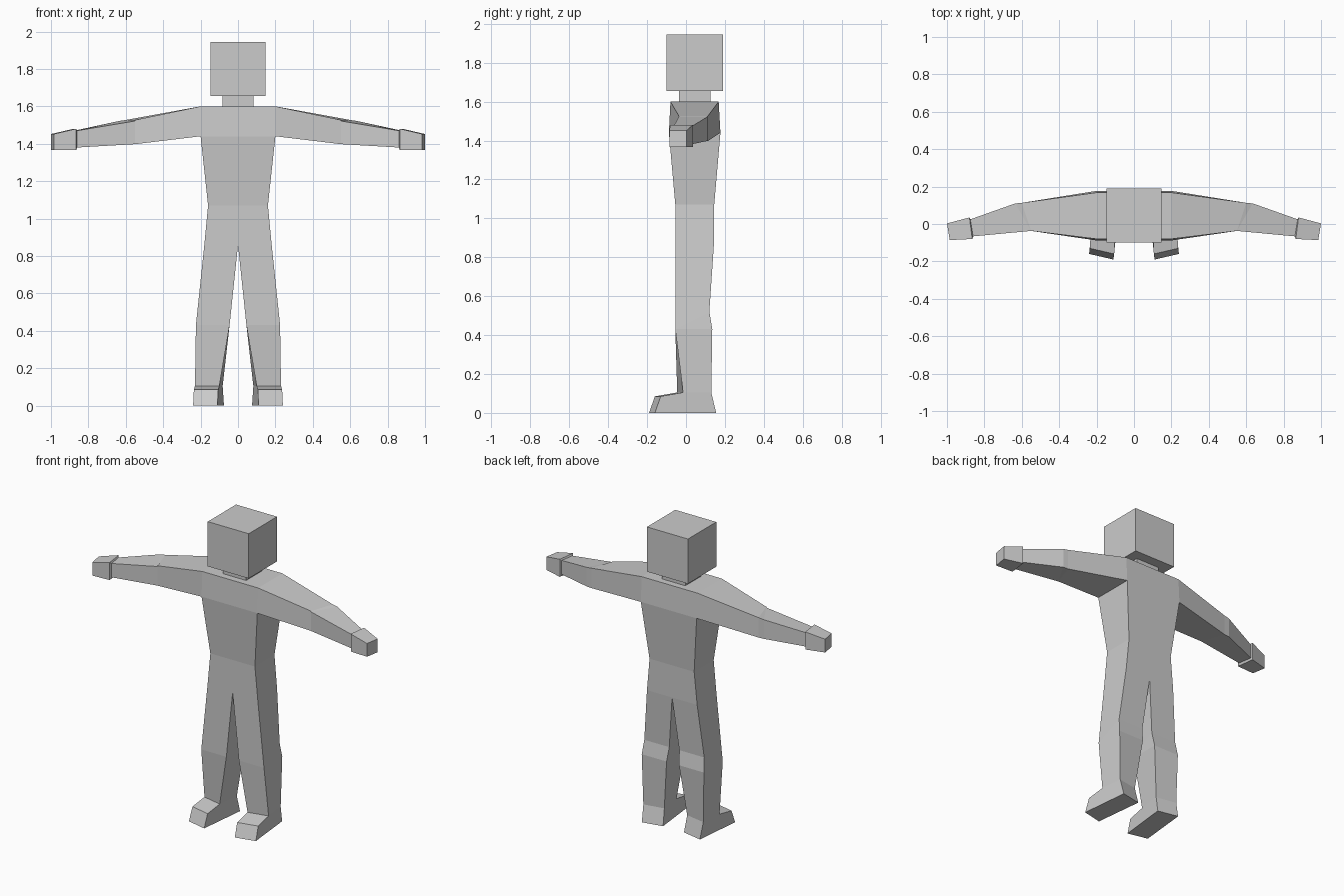
import bpy
import bmesh
from mathutils import Vector

cube = bpy.data.objects.get("Cube")
if cube:
    bpy.data.objects.remove(cube)

# Single plain colour
GREY = (0.6, 0.6, 0.6, 1)
grey = bpy.data.materials.new("plain grey")
grey.use_nodes = True
grey.diffuse_color = GREY
grey.node_tree.nodes["Principled BSDF"].inputs["Base Color"].default_value = GREY


def finish(name, bm):
    bmesh.ops.remove_doubles(bm, verts=bm.verts, dist=0.0005)
    bmesh.ops.recalc_face_normals(bm, faces=bm.faces)
    mesh = bpy.data.meshes.new(name)
    bm.to_mesh(mesh)
    bm.free()
    mesh.materials.append(grey)
    obj = bpy.data.objects.new(name, mesh)
    bpy.context.collection.objects.link(obj)
    return obj


def box(name, size, centre):
    bm = bmesh.new()
    bmesh.ops.create_cube(bm, size=1)
    for v in bm.verts:
        v.co = Vector(a * b + c for a, b, c in zip(v.co, size, centre))
    return finish(name, bm)


def loft(name, rings, side=1, cap_end=False):
    """Skin four-cornered rings; side = -1 mirrors across x."""
    bm = bmesh.new()
    loops = [[bm.verts.new((x * side, y, z)) for x, y, z in r] for r in rings]
    for a, b in zip(loops, loops[1:]):
        for i in range(4):
            j = (i + 1) % 4
            bm.faces.new((a[i], a[j], b[j], b[i]))
    if cap_end:
        bm.faces.new(loops[-1])
    return finish(name, bm)


def level(x0, x1, y0, y1, z):
    return [(x0, y0, z), (x1, y0, z), (x1, y1, z), (x0, y1, z)]


def upright(xf, xb, yf, yb, z0, z1):
    return [(xf, yf, z0), (xb, yb, z0), (xb, yb, z1), (xf, yf, z1)]


# Head and neck
box("head", (0.294, 0.29, 0.29), (0, 0.045, 1.8))
box("neck", (0.166, 0.16, 0.08), (0, 0.045, 1.625))

# Torso from crotch to shoulders
loft("torso", [level(-0.18, 0.18, -0.055, 0.143, 0.86),
               level(-0.16, 0.16, -0.055, 0.145, 1.07),
               level(-0.2, 0.2, -0.088, 0.177, 1.44),
               level(-0.2, 0.2, -0.08, 0.168, 1.6)], cap_end=True)

# Arm with a bent elbow and a slightly wider hand
shoulder = [(0.2, -0.088, 1.44), (0.2, 0.177, 1.44),
            (0.2, 0.168, 1.6), (0.2, -0.08, 1.6)]
arm = [shoulder,
       upright(0.55, 0.6, -0.037, 0.113, 1.398, 1.527),
       upright(0.55, 0.635, -0.037, 0.11, 1.398, 1.522),
       upright(0.86, 0.875, -0.066, 0.025, 1.38, 1.47),
       upright(0.865, 0.88, -0.08, 0.035, 1.366, 1.48),
       upright(0.985, 1.0, -0.086, 0.003, 1.366, 1.452)]

# Leg with a bent knee, narrowing to a turned-out ankle
knee_front = [(0.045, -0.055, 0.43), (0.225, -0.055, 0.43)]
ankle = [(0.1, -0.045, 0.105), (0.23, -0.015, 0.105),
         (0.215, 0.13, 0.105), (0.082, 0.105, 0.105)]
leg = [level(0, 0.18, -0.055, 0.143, 0.86),
       knee_front + [(0.215, 0.12, 0.52), (0.036, 0.12, 0.52)],
       knee_front + [(0.223, 0.135, 0.43), (0.045, 0.135, 0.43)],
       ankle]

# Foot: wedge toe in front of the ankle, flared heel below it
sole = [(0.11, -0.19, 0), (0.24, -0.16, 0), (0.208, 0.155, 0), (0.075, 0.128, 0)]
toe_top = [(0.106, -0.16, 0.085), (0.236, -0.13, 0.085)]


def foot(name, side):
    bm = bmesh.new()
    s = [bm.verts.new((x * side, y, z)) for x, y, z in sole]
    a = [bm.verts.new((x * side, y, z)) for x, y, z in ankle]
    t = [bm.verts.new((x * side, y, z)) for x, y, z in toe_top]
    for face in (s, (s[0], s[1], t[1], t[0]), (t[0], t[1], a[1], a[0]),
                 (s[1], s[2], a[2], a[1], t[1]), (s[3], s[0], t[0], a[0], a[3]),
                 (s[2], s[3], a[3], a[2])):
        bm.faces.new(face)
    return finish(name, bm)


for label, side in (("left", 1), ("right", -1)):
    loft(label + "_arm", arm, side, cap_end=True)
    loft(label + "_leg", leg, side)
    foot(label + "_foot", side)
